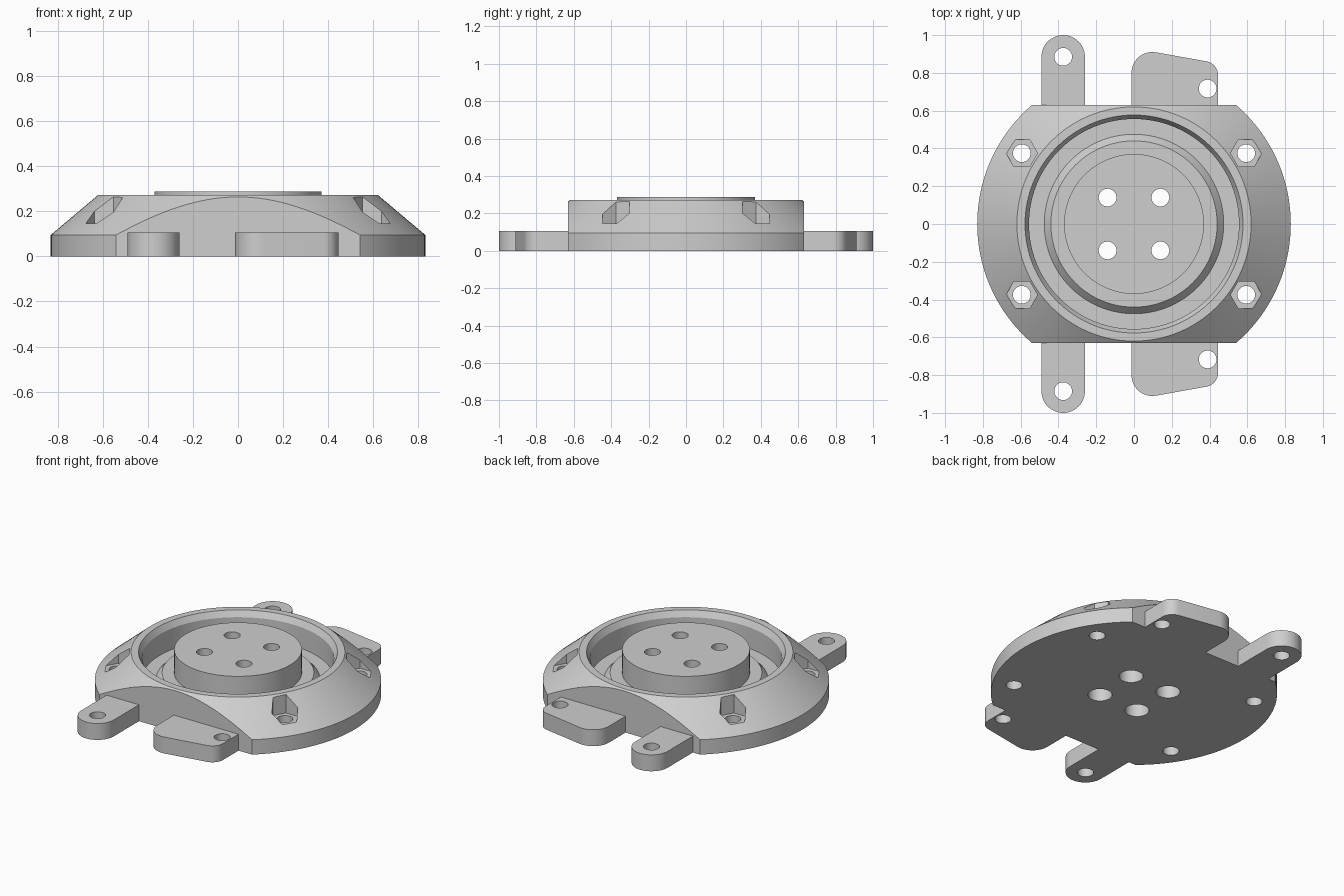
import bpy, bmesh, math
from mathutils import Vector

cube = bpy.data.objects.get("Cube")
if cube:
    bpy.data.objects.remove(cube, do_unlink=True)

GREY = (0.62, 0.62, 0.62, 1)
FLAT = 0.63  # distance of the flat sides from the centre

grey = bpy.data.materials.new("machined grey")
grey.use_nodes = True
grey.diffuse_color = GREY
grey.node_tree.nodes["Principled BSDF"].inputs["Base Color"].default_value = GREY


def make_object(name, bm):
    bmesh.ops.remove_doubles(bm, verts=bm.verts, dist=1e-5)
    bmesh.ops.recalc_face_normals(bm, faces=bm.faces)
    mesh = bpy.data.meshes.new(name)
    bm.to_mesh(mesh)
    bm.free()
    mesh.materials.append(grey)
    ob = bpy.data.objects.new(name, mesh)
    bpy.context.collection.objects.link(ob)
    return ob


def prism(bm, outline, z0, z1):
    """Extrude a flat outline between two heights."""
    face = bm.faces.new([bm.verts.new((x, y, z0)) for x, y in outline])
    new = bmesh.ops.extrude_face_region(bm, geom=[face])["geom"]
    for v in new:
        if isinstance(v, bmesh.types.BMVert):
            v.co.z = z1


def circle(cx, cy, r, n):
    return [(cx + r * math.cos(math.tau * i / n), cy + r * math.sin(math.tau * i / n))
            for i in range(n)]


def rounded(corners, steps=12):
    """Outline from (x, y, radius) corners, each replaced by a tangent arc."""
    out = []
    for i, (x, y, r) in enumerate(corners):
        p = Vector((x, y))
        if r == 0:
            out.append((x, y))
            continue
        a = (Vector(corners[i - 1][:2]) - p).normalized()
        b = (Vector(corners[(i + 1) % len(corners)][:2]) - p).normalized()
        half = math.acos(a.dot(b)) / 2
        centre = p + (a + b).normalized() * r / math.sin(half)
        start = p + a * r / math.tan(half) - centre
        end = p + b * r / math.tan(half) - centre
        for k in range(steps + 1):
            # blend of the two radii, weighted to follow the circle
            sweep, t = math.pi - 2 * half, k / steps
            out.append(tuple(centre + (start * math.sin((1 - t) * sweep)
                                       + end * math.sin(t * sweep)) / math.sin(sweep)))
    return out


def cut(ob, cutter):
    mod = ob.modifiers.new(cutter.name, "BOOLEAN")
    mod.operation = "DIFFERENCE"
    mod.solver = "EXACT"
    mod.object = cutter


# Round housing: tapered outside, grooved recess, raised central hub
profile = [(0, 0), (0.83, 0), (0.83, 0.095), (0.62, 0.272), (0.577, 0.272),
           (0.556, 0.235), (0.556, 0.1), (0.475, 0.1), (0.44, 0.14), (0.37, 0.14),
           (0.37, 0.288), (0, 0.288)]
bm = bmesh.new()
verts = [bm.verts.new((r, 0, z)) for r, z in profile]
edges = [bm.edges.new(pair) for pair in zip(verts, verts[1:])]
bmesh.ops.spin(bm, geom=verts + edges, cent=(0, 0, 0), axis=(0, 0, 1),
               angle=math.tau, steps=128)
housing = make_object("housing", bm)
parts = [housing]

# Mounting tabs: a narrow round-ended one and a wide slanted one, front and back
narrow = rounded([(-0.49, FLAT, 0), (-0.49, 1.0, 0.1149), (-0.26, 1.0, 0.1149), (-0.26, FLAT, 0)])
wide = rounded([(-0.013, FLAT, 0), (-0.013, 0.932, 0.11), (0.445, 0.85, 0.075), (0.445, FLAT, 0)])
for side, sign in (("front", -1), ("back", 1)):
    for kind, outline in (("narrow", narrow), ("wide", wide)):
        bm = bmesh.new()
        prism(bm, [(x, y * sign) for x, y in outline], 0, 0.105)
        parts.append(make_object(f"{side}_{kind}_tab", bm))

# Cutter for the flat sides, hexagonal bolt pockets and hub counterbores
bm = bmesh.new()
for sy in (-1, 1):
    prism(bm, [(-1, sy * FLAT), (1, sy * FLAT), (1, sy * 1.2), (-1, sy * 1.2)], -0.1, 0.5)
    for sx in (-1, 1):
        prism(bm, circle(sx * 0.594, sy * 0.375, 0.083, 6), 0.145, 0.5)
        prism(bm, circle(sx * 0.14, sy * 0.14, 0.07, 40), -0.1, 0.15)
pocket_cutter = make_object("pocket_cutter", bm)

# Cutter for every drilled hole
bm = bmesh.new()
for sy in (-1, 1):
    for x, y in ((-0.594, 0.375), (0.594, 0.375), (-0.14, 0.14), (0.14, 0.14),
                 (-0.375, 0.885), (0.39, 0.717)):
        prism(bm, circle(x, sy * y, 0.047, 32), -0.1, 0.5)
drill_cutter = make_object("drill_cutter", bm)

cut(housing, pocket_cutter)
for ob in parts:
    cut(ob, drill_cutter)

# Bake the cuts and smooth the round surfaces
for ob in parts:
    bpy.ops.object.select_all(action="DESELECT")
    ob.select_set(True)
    bpy.context.view_layer.objects.active = ob
    for mod in list(ob.modifiers):
        bpy.ops.object.modifier_apply(modifier=mod.name)
    bpy.ops.object.shade_smooth_by_angle(angle=math.radians(25))
for ob in (pocket_cutter, drill_cutter):
    bpy.data.objects.remove(ob, do_unlink=True)
